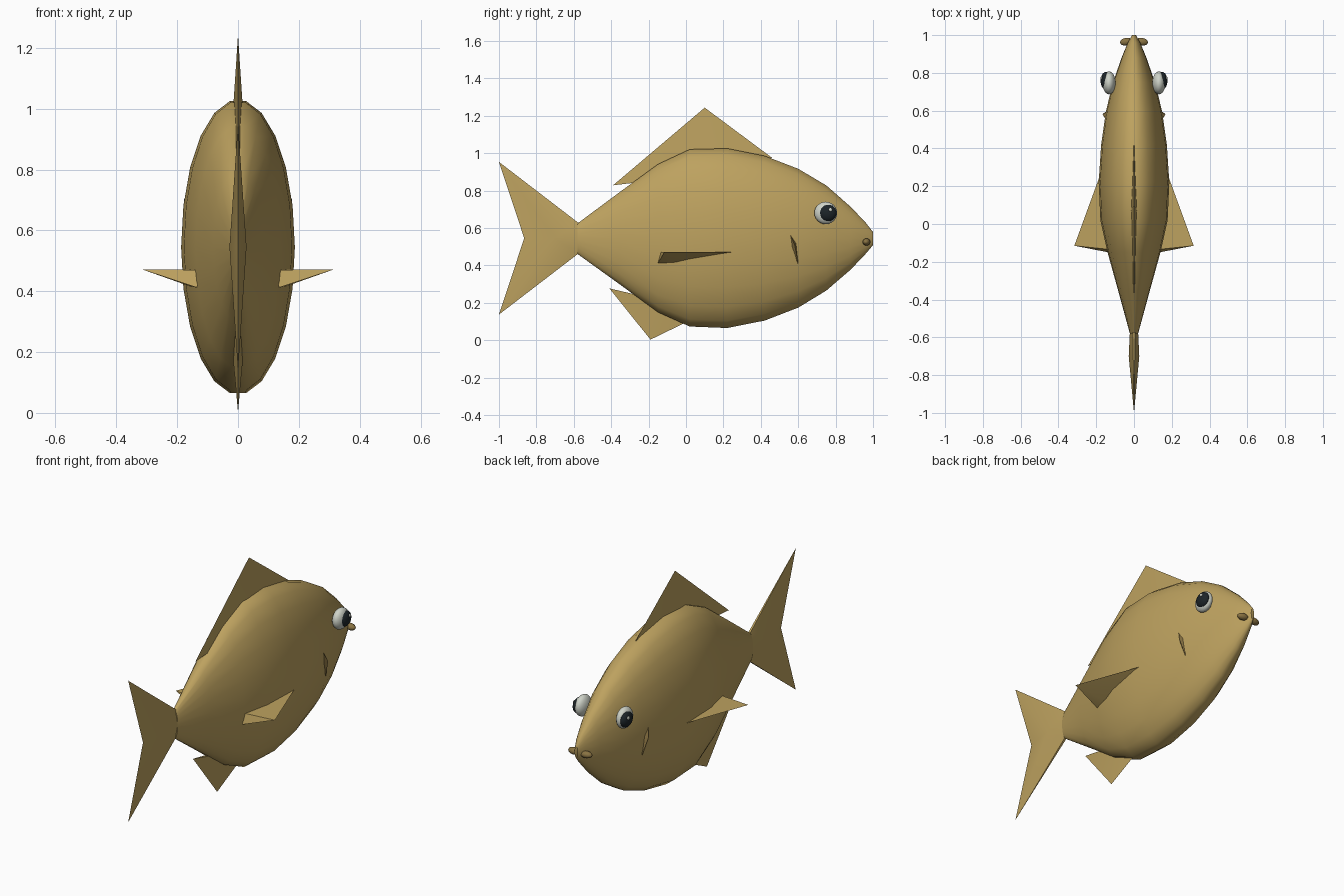
import bpy, bmesh, math

if "Cube" in bpy.data.objects:
    bpy.data.objects.remove(bpy.data.objects["Cube"])


def material(name, rgb):
    m = bpy.data.materials.new(name)
    m.diffuse_color = (*rgb, 1)
    m.use_nodes = True
    m.node_tree.nodes["Principled BSDF"].inputs["Base Color"].default_value = m.diffuse_color
    return m


GOLD = material("gold scales", (0.51, 0.36, 0.115))
BRONZE = material("bronze", (0.25, 0.17, 0.055))
WHITE = material("eye white", (0.62, 0.65, 0.58))
BLACK = material("pupil black", (0.012, 0.018, 0.022))


def build(name, verts, faces, mat, angle=35):
    mesh = bpy.data.meshes.new(name)
    mesh.from_pydata(verts, [], faces)
    bm = bmesh.new()
    bm.from_mesh(mesh)
    bmesh.ops.recalc_face_normals(bm, faces=bm.faces)
    bm.to_mesh(mesh)
    bm.free()
    mesh.materials.append(mat)
    ob = bpy.data.objects.new(name, mesh)
    bpy.context.collection.objects.link(ob)
    smooth(ob, angle)
    return ob


def smooth(ob, angle):
    bpy.ops.object.select_all(action='DESELECT')
    ob.select_set(True)
    bpy.context.view_layer.objects.active = ob
    bpy.ops.object.shade_smooth_by_angle(angle=math.radians(angle))


def ellipsoid(name, loc, radii, mat, rot=(0, 0, 0), seg=20, rings=12):
    bpy.ops.mesh.primitive_uv_sphere_add(segments=seg, ring_count=rings, radius=1,
                                         location=loc, rotation=rot)
    ob = bpy.context.object
    ob.name = name
    ob.scale = radii
    ob.data.materials.append(mat)
    smooth(ob, 60)
    return ob


# Body: elliptical rings (y, top, bottom, half width)
SIDES = 22
stations = [
    (-0.58, 0.625, 0.460, 0.022), (-0.36, 0.790, 0.300, 0.082),
    (-0.15, 0.945, 0.145, 0.140), (0.02, 1.025, 0.068, 0.178),
    (0.22, 1.030, 0.060, 0.187), (0.42, 0.990, 0.100, 0.174),
    (0.60, 0.920, 0.170, 0.148), (0.75, 0.830, 0.262, 0.111),
    (0.88, 0.715, 0.375, 0.066), (0.96, 0.630, 0.460, 0.033),
    (1.00, 0.578, 0.508, 0.010)]
verts, faces = [], []
for y, top, bottom, w in stations:
    for i in range(SIDES):
        a = (i + 0.5) * math.tau / SIDES
        verts.append((w * math.sin(a), y,
                      (top + bottom) / 2 + (top - bottom) / 2 * math.cos(a)))
for r in range(len(stations) - 1):
    for i in range(SIDES):
        j = (i + 1) % SIDES
        a, b = r * SIDES, (r + 1) * SIDES
        faces.append((a + i, a + j, b + j, b + i))
faces.append(tuple(range(SIDES)))
faces.append(tuple(range(len(verts) - SIDES, len(verts))))
build("body", verts, faces, GOLD, 45)


# Upright fins: a lens-shaped base (front, thick middle, rear) rising to a tip
def upright_fin(name, front, middle, rear, tip, thick):
    v = [(0, *front), (thick, *middle), (0, *rear), (-thick, *middle), (0, *tip)]
    f = [(0, 1, 4), (1, 2, 4), (2, 3, 4), (3, 0, 4), (0, 1, 2, 3)]
    return build(name, v, f, GOLD)


upright_fin("dorsal_fin", (0.46, 0.975), (0.05, 0.88), (-0.39, 0.828), (0.10, 1.243), 0.024)
upright_fin("belly_fin", (0.0, 0.095), (-0.17, 0.22), (-0.41, 0.277), (-0.19, 0.003), 0.02)

# Forked tail: two mirrored lobes sharing a thick midline
MID = 0.545
tail_v = [(0, -0.865, MID), (0.028, -0.70, MID), (0.022, -0.575, MID),
          (-0.022, -0.575, MID), (-0.028, -0.70, MID)]
tail_f = []
for s in (1, -1):
    n = len(tail_v)
    tail_v += [(0, -1.0, MID + s * 0.408), (0.006, -0.575, MID + s * 0.082),
               (-0.006, -0.575, MID + s * 0.082)]
    t, p, q = n, n + 1, n + 2
    tail_f += [(0, 1, t), (1, p, t), (1, 2, p), (0, t, 4), (4, t, q),
               (4, q, 3), (p, q, t), (2, 3, q, p)]
build("tail_fin", tail_v, tail_f, GOLD)

for s, side in ((1, "right"), (-1, "left")):
    # Pectoral fin: flat top, thickened underside at the root
    v = [(s * x, y, z) for x, y, z in (
        (0.172, 0.28, 0.472), (0.155, -0.07, 0.415), (0.135, -0.15, 0.412),
        (0.125, -0.135, 0.470), (0.316, -0.115, 0.472))]
    build("pectoral_fin_" + side, v,
          [(0, 1, 4), (1, 2, 4), (2, 3, 4), (3, 0, 4), (0, 1, 2, 3)], GOLD, 25)

    # Gill: slim raised sliver with a ridge
    v = [(s * x, y, z) for x, y, z in (
        (0.147, 0.548, 0.588), (0.135, 0.592, 0.525), (0.140, 0.600, 0.405),
        (0.140, 0.560, 0.495), (0.167, 0.582, 0.505))]
    build("gill_" + side, v,
          [(0, 1, 4), (1, 2, 4), (2, 3, 4), (3, 0, 4), (0, 1, 2, 3)], BRONZE)

    # Eye with a bulging pupil and a small glint
    ellipsoid("eye_" + side, (s * 0.132, 0.747, 0.68), (0.035, 0.061, 0.060), WHITE)
    ellipsoid("pupil_" + side, (s * 0.149, 0.758, 0.68), (0.028, 0.047, 0.045), BLACK)
    ellipsoid("glint_" + side, (s * 0.172, 0.772, 0.697), (0.006, 0.010, 0.010),
              WHITE, seg=8, rings=6)

    # Mouth corner: small pointed nub beside the snout
    ellipsoid("mouth_corner_" + side, (s * 0.040, 0.965, 0.525), (0.035, 0.021, 0.019),
              BRONZE, rot=(0, 0, -s * 0.15), seg=12, rings=8)
